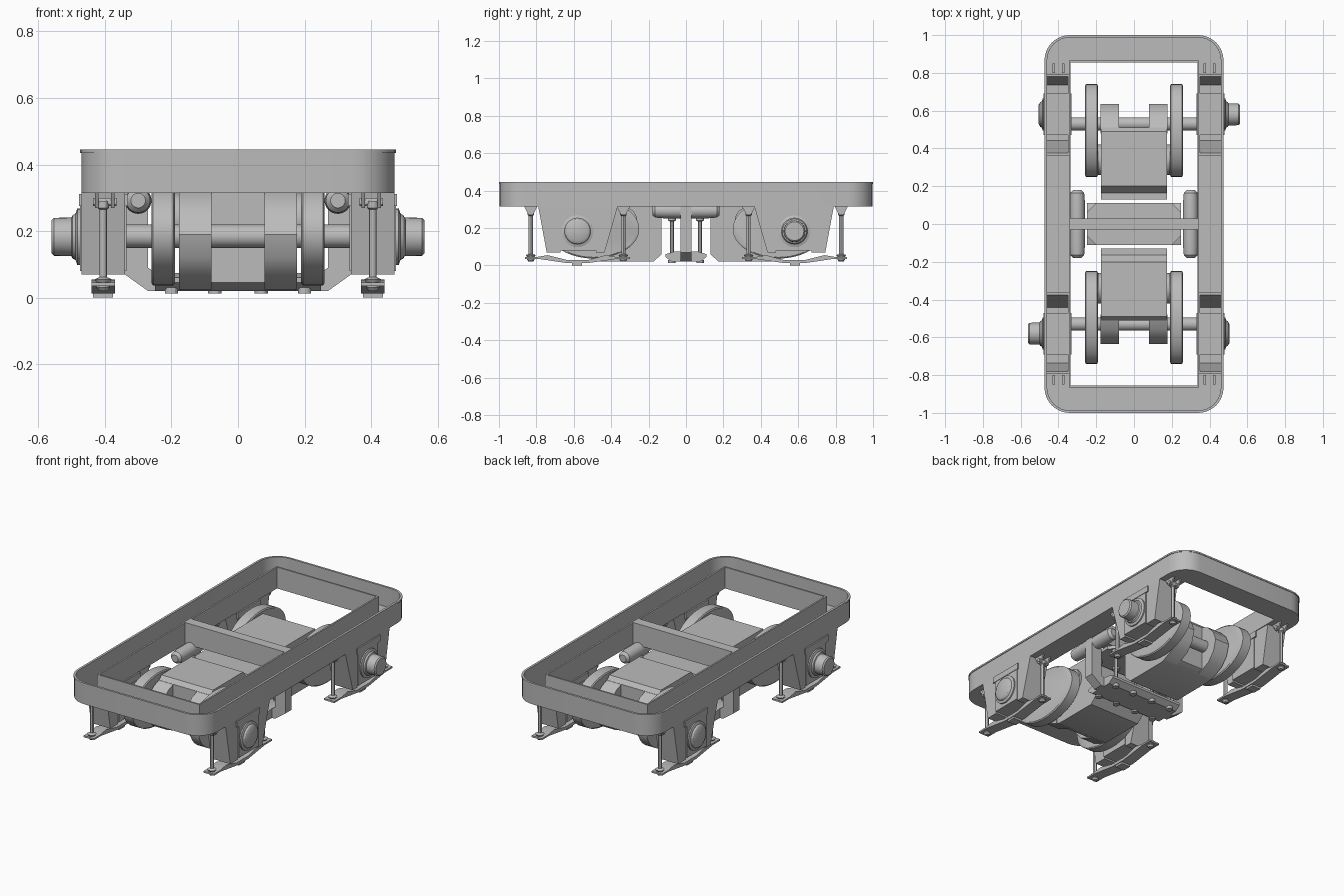
import bpy, bmesh, math
from mathutils import Vector

cube = bpy.data.objects.get("Cube")
if cube:
    bpy.data.objects.remove(cube)

grey = bpy.data.materials.new("steel_grey")
grey.use_nodes = True
COL = (0.5, 0.5, 0.5, 1)
grey.diffuse_color = COL
grey.node_tree.nodes["Principled BSDF"].inputs["Base Color"].default_value = COL


def finish(name, bm):
    bmesh.ops.recalc_face_normals(bm, faces=bm.faces)
    me = bpy.data.meshes.new(name)
    bm.to_mesh(me)
    bm.free()
    me.materials.append(grey)
    for p in me.polygons:
        p.use_smooth = True
    me.set_sharp_from_angle(angle=math.radians(30))
    ob = bpy.data.objects.new(name, me)
    bpy.context.scene.collection.objects.link(ob)
    return ob


def place(axis, a, b, c):
    """Point from two profile coordinates a, b and depth c along the axis."""
    return Vector({"x": (c, a, b), "y": (a, c, b), "z": (a, b, c)}[axis])


def prism(name, pts, axis, lo, hi):
    bm = bmesh.new()
    ends = [[bm.verts.new(place(axis, a, b, c)) for a, b in pts] for c in (lo, hi)]
    bm.faces.new(ends[0])
    bm.faces.new(ends[1])
    for i in range(len(pts)):
        j = (i + 1) % len(pts)
        bm.faces.new((ends[0][i], ends[0][j], ends[1][j], ends[1][i]))
    return finish(name, bm)


def box(name, x0, x1, y0, y1, z0, z1):
    return prism(name, [(x0, y0), (x1, y0), (x1, y1), (x0, y1)], "z", z0, z1)


def lathe(name, profile, axis, a0, b0, squash=1, n=32):
    """Solid of revolution; profile holds (depth, radius) pairs."""
    bm = bmesh.new()
    rings = []
    for c, r in profile:
        angs = [2 * math.pi * i / n for i in range(n)]
        rings.append([bm.verts.new(place(axis, a0 + r * math.cos(t),
                      b0 + squash * r * math.sin(t), c)) for t in angs])
    bm.faces.new(rings[0])
    bm.faces.new(rings[-1])
    for p, q in zip(rings, rings[1:]):
        for i in range(n):
            j = (i + 1) % n
            bm.faces.new((p[i], p[j], q[j], q[i]))
    return finish(name, bm)


def corner(cx, cy, r, start, n=8):
    return [(cx + r * math.cos(start + i * math.pi / 2 / n),
             cy + r * math.sin(start + i * math.pi / 2 / n)) for i in range(n + 1)]


def round_rect(w, h, r):
    q = math.pi / 2
    return (corner(w - r, h - r, r, 0) + corner(r - w, h - r, r, q)
            + corner(r - w, r - h, r, 2 * q) + corner(w - r, r - h, r, 3 * q))


def wall(name, outer, inner, z0, z1):
    bm = bmesh.new()
    loops = [[bm.verts.new((x, y, z)) for x, y in pts]
             for pts, z in ((outer, z0), (outer, z1), (inner, z1), (inner, z0))]
    n = len(outer)
    for k in range(4):
        p, q = loops[k], loops[(k + 1) % 4]
        for i in range(n):
            j = (i + 1) % n
            bm.faces.new((p[i], p[j], q[j], q[i]))
    return finish(name, bm)


def rect(w, h):
    return [(w, h), (-w, h), (-w, -h), (w, -h)]


# Frame: open-topped channel ring with a thin lip and a cross beam
BOT, TOP = 0.315, 0.445
wall("frame_outer_wall", round_rect(.47, .997, .13), round_rect(.46, .987, .12), BOT, TOP)
wall("frame_lip", round_rect(.474, 1, .134), round_rect(.46, .987, .12), TOP - .01, TOP)
wall("frame_inner_wall", rect(.345, .865), rect(.335, .855), BOT, TOP)
box("cross_beam", -.34, .34, -.03, .03, BOT, TOP)
for s in (-1, 1):
    box("channel_floor_side", s * .34, s * .468, -.365, .365, BOT, BOT + .01)
    arc = corner(.34, .867, .128, 0) + corner(-.34, .867, .128, math.pi / 2)
    inside = [(-.468, .79), (-.34, .79), (-.34, .86), (.34, .86), (.34, .79), (.468, .79)]
    prism("channel_floor_end", [(x, s * y) for x, y in arc + inside], "z", BOT, BOT + .01)

# Axle pedestals, axle boxes, hubs and spring hangers at each corner
for sx in (-1, 1):
    for sy in (-1, 1):
        def Y(pts):
            return [(sy * a, b) for a, b in pts]
        for x in (.34, .46):
            prism("pedestal_side", Y([(.79, BOT), (.745, .07), (.67, .07), (.67, .30),
                  (.48, .30), (.48, .07), (.435, .07), (.365, BOT)]),
                  "x", sx * x, sx * (x + .01))
        for top, low in ((.79, .745), (.365, .435)):
            d = .01 if top < .5 else -.01
            prism("pedestal_end_plate", Y([(top, BOT), (low, .07), (low + d, .07),
                  (top + d, BOT)]), "x", sx * .345, sx * .465)
        for a, b in ((.435, .48), (.67, .745)):
            box("pedestal_foot", sx * .345, sx * .465, sy * a, sy * b, .07, .08)
        box("axle_box", sx * .335, sx * .475, sy * .48, sy * .67, .08, .28)
        box("axle_box_cap", sx * .33, sx * .478, sy * .47, sy * .69, .275, .312)
        long_hub = sx == sy
        hub = [(.47, .085), (.483, .085), (.488, .07), (.497, .065)]
        hub += [(.50, .058), (.553, .057), (.56, .05)] if long_hub else [(.505, .05)]
        lathe("axle_hub", [(sx * c, r) for c, r in hub], "x", sy * .58, .183)

        # Bent tie strap beneath the axle box
        prism("tie_strap", Y([(.86, .045), (.80, .045), (.74, .055), (.64, .03), (.52, .03),
              (.43, .055), (.37, .045), (.30, .045), (.30, .035), (.37, .035),
              (.53, .012), (.63, .012), (.79, .035), (.86, .035)]),
              "x", sx * .37, sx * .44)
        box("strap_block", sx * .375, sx * .435, sy * .555, sy * .61, 0, .03)
        for y in (.83, .335):
            lathe("hanger_rod", [(.02, .012), (.03, .02), (.045, .02), (.055, .026),
                  (.062, .011), (.265, .011), (.27, .018), (.29, .018)],
                  "z", sx * .405, sy * y, n=12)
            for x in (.376, .424):
                prism("hanger_bracket", Y([(y - .035, BOT), (y + .035, BOT),
                      (y + .012, .27), (y - .012, .27)]),
                      "x", sx * (x - .005), sx * (x + .005))
            lathe("hanger_pin", [(sx * .365, .012), (sx * .435, .012)], "x",
                  sy * y, .288, n=12)
        for x in (.375, .425):
            box("floor_clip", sx * (x - .007), sx * (x + .007), sy * .80, sy * .85,
                BOT, BOT + .02)

        # Wheels
        lathe("wheel", [(sx * .19, .235), (sx * .195, .245), (sx * .255, .245),
              (sx * .26, .235)], "x", sy * .495, .195, squash=.645, n=48)
        lathe("motor_pinion_cover", [(sx * .17, .08), (sx * .19, .08)], "x", sy * .34, .235)

# Traction motors with nose lugs and axles
for sy in (-1, 1):
    def Y(pts):
        return [(sy * a, b) for a, b in pts]
    prism("motor_body", Y([(.13, .06), (.175, .02), (.46, .02), (.51, .045), (.51, .32),
          (.49, .345), (.20, .345), (.13, .26)]), "x", -.175, .175)
    box("motor_top_rib", -.175, .175, sy * .13, sy * .17, .25, .30)
    for sx in (-1, 1):
        nose = [(.48, .33), (.56, .30), (.61, .25), (.634, .19),
                (.615, .12), (.57, .065), (.48, .025)]
        prism("motor_lug", Y(nose), "x", sx * .08, sx * .178)
    lathe("axle", [(-.34, .035), (.34, .035)], "x", sy * .53, .185)

# Centre transom, bolted base and damper cylinders
prism("transom", [(-.34, BOT), (-.34, .07), (-.27, .02), (.27, .02), (.34, .07), (.34, BOT),
      (.27, BOT), (.27, .09), (.24, .07), (-.24, .07), (-.27, .09), (-.27, BOT)],
      "y", -.03, .03)
prism("transom_base", [(-.11, .045), (-.075, .02), (.075, .02), (.11, .045), (.11, .06),
      (.06, .075), (-.06, .075), (-.11, .06)], "x", -.25, .25)
prism("upper_bolster", [(-.25, -.06), (-.2, -.11), (.2, -.11), (.25, -.06),
      (.25, .06), (.2, .11), (-.2, .11), (-.25, .06)], "z", .255, .275)
for sx in (-1, 1):
    lathe("damper_cylinder", [(-.18, .022), (-.165, .036), (-.12, .04), (.12, .04),
          (.165, .036), (.18, .022)], "y", sx * .3, .292)
    for sy in (-1, 1):
        for x in (.07, .2):
            lathe("base_bolt", [(.012, .02), (.03, .02), (.03, .01), (.235, .01),
                  (.24, .022), (.255, .022)], "z", sx * x, sy * .075, n=12)
